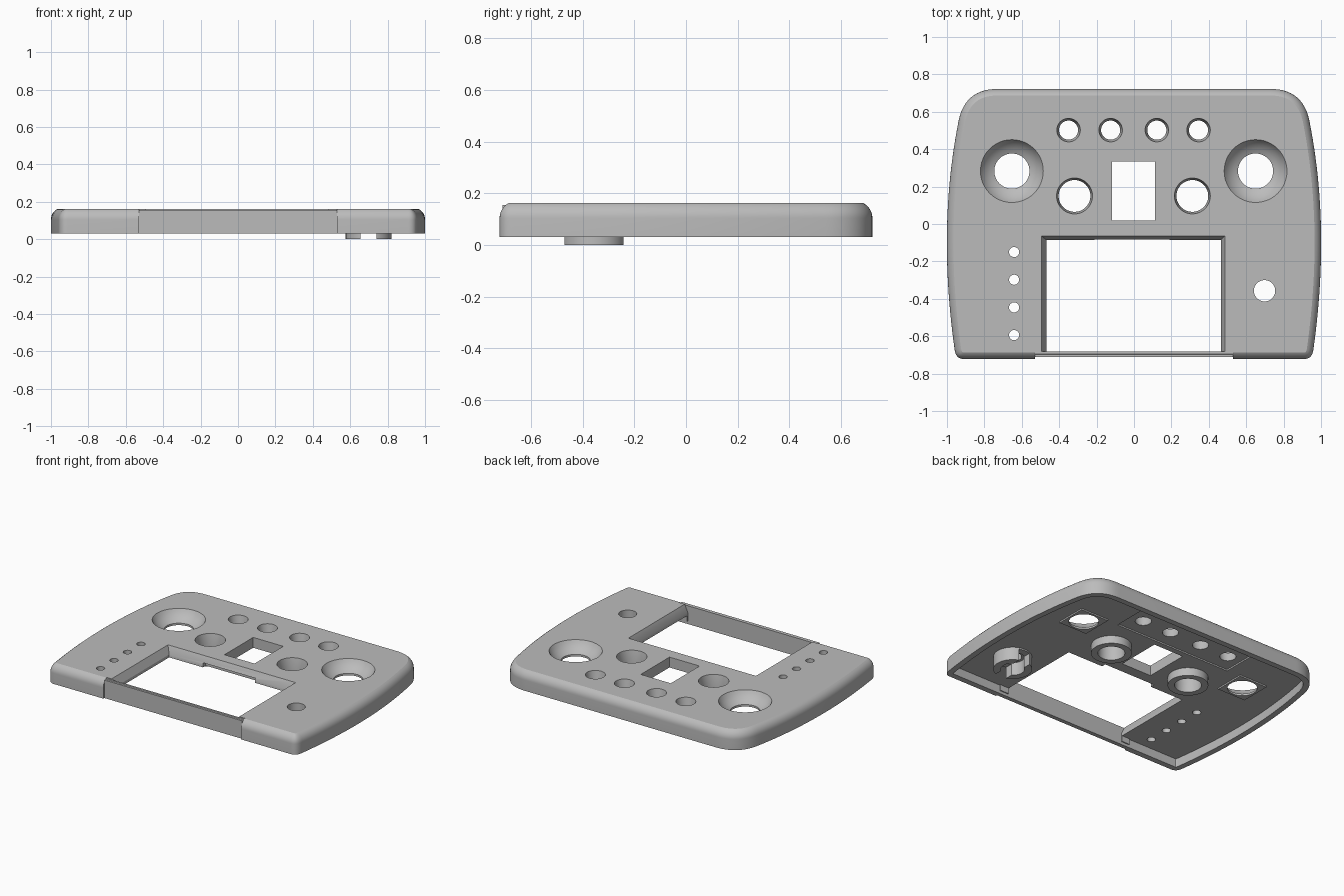
import bpy, bmesh, math
from mathutils import Vector

cube = bpy.data.objects.get("Cube")
if cube:
    bpy.data.objects.remove(cube)

grey = bpy.data.materials.new("light grey plastic")
grey.use_nodes = True
grey.diffuse_color = (0.5, 0.5, 0.5, 1)
grey.node_tree.nodes["Principled BSDF"].inputs["Base Color"].default_value = (0.5, 0.5, 0.5, 1)

BASE, UNDER, TOP = 0.03, 0.09, 0.162


def make(name, bm):
    bmesh.ops.recalc_face_normals(bm, faces=bm.faces)
    mesh = bpy.data.meshes.new(name)
    bm.to_mesh(mesh)
    bm.free()
    mesh.materials.append(grey)
    obj = bpy.data.objects.new(name, mesh)
    bpy.context.collection.objects.link(obj)
    return obj


def loft(name, rings):
    """Skin a stack of equal rings and cap both ends."""
    bm = bmesh.new()
    rows = [[bm.verts.new(p) for p in ring] for ring in rings]
    n = len(rows[0])
    for a, b in zip(rows, rows[1:]):
        for i in range(n):
            j = (i + 1) % n
            bm.faces.new((a[i], a[j], b[j], b[i]))
    bm.faces.new(rows[0])
    bm.faces.new(rows[-1])
    return make(name, bm)


def turned(name, x, y, profile, n=48):
    """Round solid from (radius, height) pairs."""
    return loft(name, [[(x + r * math.cos(math.tau * i / n), y + r * math.sin(math.tau * i / n), z)
                        for i in range(n)] for r, z in profile])


def rect(x0, x1, y0, y1, z):
    return [(x0, y0, z), (x1, y0, z), (x1, y1, z), (x0, y1, z)]


def box(name, x0, x1, y0, y1, z0, z1):
    return loft(name, [rect(x0, x1, y0, y1, z0), rect(x0, x1, y0, y1, z1)])


def bezier(pts, n):
    out = []
    for k in range(n):
        row = [Vector(p) for p in pts]
        while len(row) > 1:
            row = [a.lerp(b, k / n) for a, b in zip(row, row[1:])]
        out.append(row[0])
    return out


# Outline: right half, then mirrored
half = (bezier([(0.91, -0.722), (0.955, -0.722), (0.96, -0.665)], 8)
        + bezier([(0.96, -0.665), (1.05, -0.02), (0.94, 0.54)], 24)
        + bezier([(0.94, 0.54), (0.92, 0.66), (0.85, 0.722), (0.73, 0.722)], 14)
        + [Vector((0.73, 0.722))])
outline = half + [Vector((-p.x, p.y)) for p in reversed(half)]


def inset(d, z):
    ring = []
    for i, p in enumerate(outline):
        a = (p - outline[i - 1]).normalized()
        b = (outline[(i + 1) % len(outline)] - p).normalized()
        na, nb = Vector((-a.y, a.x)), Vector((-b.y, b.x))
        q = p + (na + nb) * d / (1 + na.dot(nb))
        ring.append((q.x, q.y, z))
    return ring


# Hollow shell with a rounded upper edge
R, sweep = 0.066, math.radians(62)
rings = [inset(0.04, UNDER), inset(0.04, BASE), inset(0, BASE)]
for k in range(9):
    t = sweep * k / 8
    rings.append(inset(R * (1 - math.cos(t)), TOP - R * (math.sin(sweep) - math.sin(t))))
plate = loft("faceplate", rings)


def combine(operation, other):
    mod = plate.modifiers.new("combine", 'BOOLEAN')
    mod.operation = operation
    mod.solver = 'EXACT'
    mod.object = other
    bpy.context.view_layer.objects.active = plate
    bpy.ops.object.modifier_apply(modifier=mod.name)
    bpy.data.objects.remove(other)


def add(obj):
    combine('UNION', obj)


def cut(obj):
    combine('DIFFERENCE', obj)


def hole(x, y, profile):
    cut(turned("hole", x, y, profile))


LOW, HIGH = -0.05, 0.2

# Flat middle of the front wall
cut(box("front_cut", -0.53, 0.53, -0.8, -0.711, LOW, HIGH))
add(box("front_wall", -0.53, 0.53, -0.711, -0.675, 0.05, 0.155))
cut(box("front_step", -0.53, 0.53, -0.8, -0.682, 0.157, HIGH))

# Underside: recess, stick pads, knob collars and button guide
cut(box("recess", -0.45, 0.45, 0.375, 0.625, 0.06, 0.1))
for x in (-0.653, 0.65):
    add(box("stick_pad", x - 0.108, x + 0.108, 0.175, 0.391, 0.08, 0.1))
for x in (-0.318, 0.312):
    add(turned("collar", x, 0.15, [(0.128, 0.035), (0.128, 0.1)]))
bx, by = 0.698, -0.357
add(turned("button_guide", bx, by, [(0.122, 0), (0.122, 0.1)]))
hole(bx, by, [(0.075, LOW), (0.075, UNDER)])
cut(box("guide_slot", bx - 0.042, bx + 0.042, by - 0.15, by + 0.15, LOW, 0.08))

# Stick dishes
for x in (-0.653, 0.65):
    hole(x, 0.283, [(0.094, LOW), (0.094, 0.094), (0.118, 0.106),
                    (0.142, 0.126), (0.158, 0.145), (0.168, TOP), (0.168, HIGH)])

# Knob holes and switch holes, tapered
for x in (-0.318, 0.312):
    hole(x, 0.15, [(0.085, LOW), (0.085, 0.1), (0.096, TOP), (0.096, HIGH)])
for x in (-0.35, -0.125, 0.122, 0.345):
    hole(x, 0.502, [(0.051, LOW), (0.051, 0.1), (0.063, TOP), (0.063, HIGH)])

# Indicator holes and button hole
for k in range(4):
    hole(-0.641, -0.15 - 0.148 * k, [(0.027, LOW), (0.027, HIGH)])
hole(bx, by, [(0.057, LOW), (0.057, HIGH)])

# Square window and screen opening with sloped sides
cut(box("window", -0.118, 0.113, 0.02, 0.335, LOW, HIGH))
inner, outer = (-0.469, 0.464, -0.682, -0.086), (-0.494, 0.487, -0.682, -0.063)
cut(loft("screen", [rect(*inner, LOW), rect(*inner, 0.11), rect(*outer, TOP), rect(*outer, HIGH)]))
cut(box("screen_notch", -0.21, 0.19, -0.12, -0.055, LOW, 0.12))

plate.select_set(True)
bpy.context.view_layer.objects.active = plate
bpy.ops.object.shade_smooth_by_angle(angle=math.radians(25))
